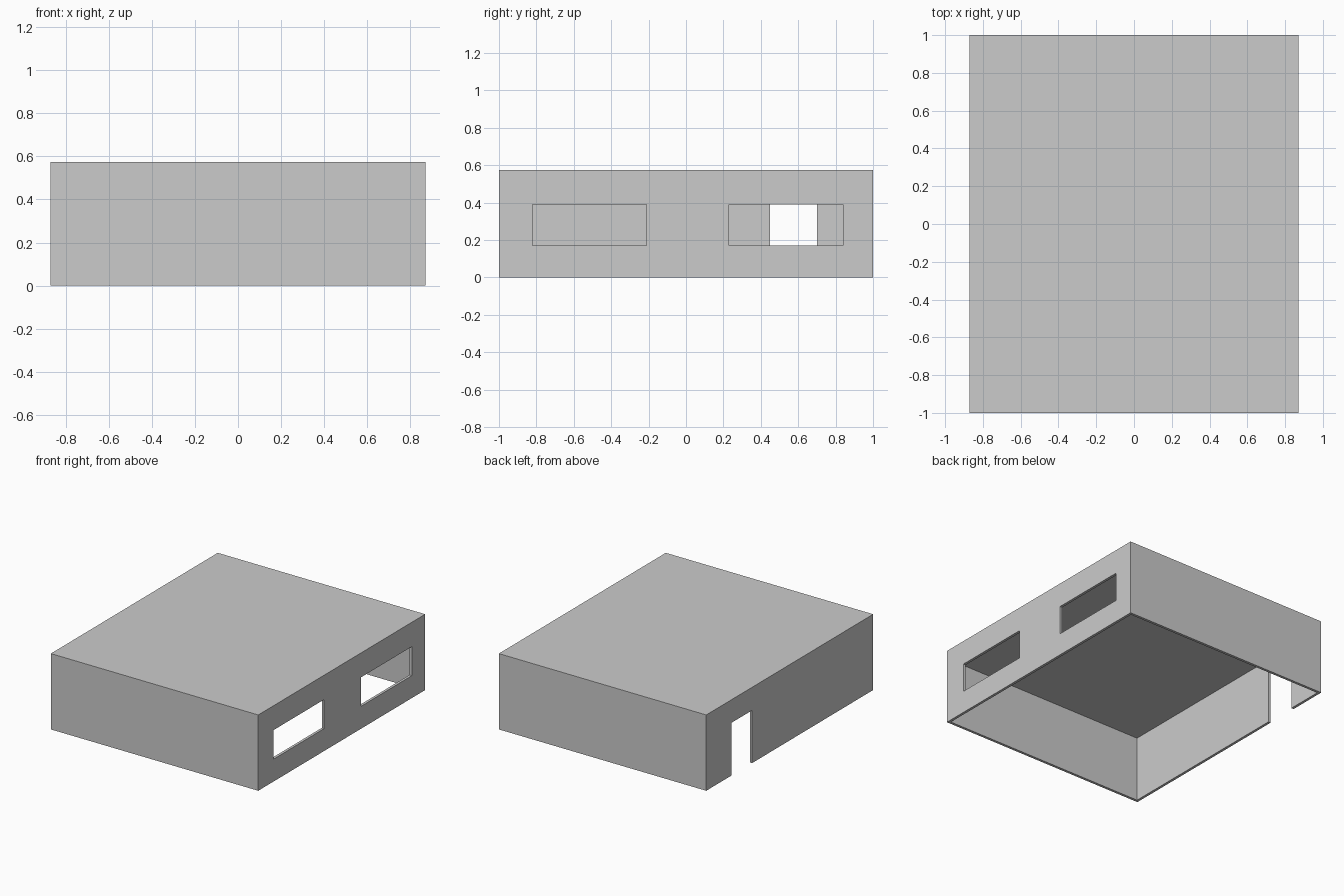
import bpy

if "Cube" in bpy.data.objects:
    bpy.data.objects.remove(bpy.data.objects["Cube"])

W, D, H = 0.87, 1.0, 0.5      # half width, half depth, wall height
T, ROOF = 0.02, 0.075         # wall and roof thickness


def box(name, x, y, z):
    """Box from (min, max) pairs on each axis."""
    bpy.ops.mesh.primitive_cube_add(size=1, location=[(a + b) / 2 for a, b in (x, y, z)])
    ob = bpy.context.object
    ob.name = name
    ob.scale = [b - a for a, b in (x, y, z)]
    bpy.ops.object.transform_apply(location=False, rotation=False, scale=True)
    return ob


def cut(target, cutter):
    mod = target.modifiers.new(cutter.name, 'BOOLEAN')
    mod.operation = 'DIFFERENCE'
    mod.solver = 'EXACT'
    mod.object = cutter
    bpy.context.view_layer.objects.active = target
    bpy.ops.object.modifier_apply(modifier=mod.name)
    bpy.data.objects.remove(cutter, do_unlink=True)


# Thin outer walls, open at the bottom and closed by the roof
walls = box("walls", (-W, W), (-D, D), (0, H))
cut(walls, box("room_cutter", (-W + T, W - T), (-D + T, D - T), (-0.1, H + 0.1)))

# Two windows in the right wall
for i, y in enumerate([(-0.82, -0.21), (0.23, 0.84)]):
    cut(walls, box(f"window_cutter_{i}", (W - 0.1, W + 0.1), y, (0.17, 0.39)))

# Doorway in the left wall, near the back
cut(walls, box("door_cutter", (-W - 0.1, -W + 0.1), (0.45, 0.70), (-0.1, 0.40)))

# Flat roof slab
box("roof", (-W, W), (-D, D), (H, H + ROOF))
